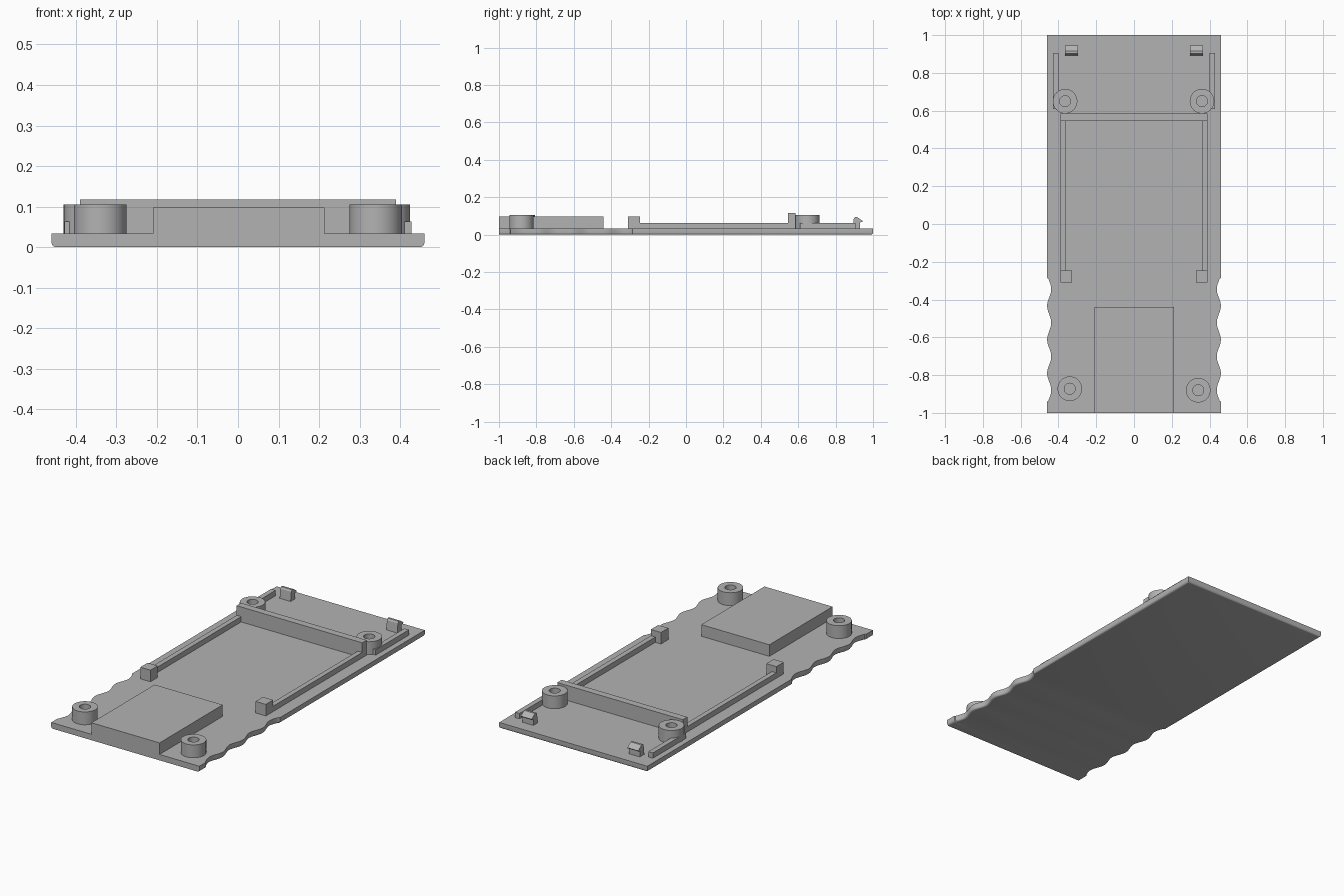
import bpy, bmesh, math

if "Cube" in bpy.data.objects:
    bpy.data.objects.remove(bpy.data.objects["Cube"])

grey = bpy.data.materials.new("mid_grey")
grey.use_nodes = True
colour = (0.45, 0.45, 0.45, 1)
grey.diffuse_color = colour
grey.node_tree.nodes["Principled BSDF"].inputs["Base Color"].default_value = colour

BASE = 0.033   # top of the base plate
SINK = 0.025   # raised parts start slightly inside the plate


def finish(name, bm, smooth=False):
    bmesh.ops.recalc_face_normals(bm, faces=bm.faces)
    mesh = bpy.data.meshes.new(name)
    bm.to_mesh(mesh)
    bm.free()
    mesh.materials.append(grey)
    obj = bpy.data.objects.new(name, mesh)
    bpy.context.collection.objects.link(obj)
    if smooth:
        bpy.ops.object.select_all(action="DESELECT")
        obj.select_set(True)
        bpy.context.view_layer.objects.active = obj
        bpy.ops.object.shade_smooth_by_angle(angle=math.radians(35))
    return obj


def loft(name, rings, closed=False, smooth=False):
    """Skin matching rings of points; cap the ends unless closed."""
    bm = bmesh.new()
    loops = [[bm.verts.new(p) for p in ring] for ring in rings]
    pairs = list(zip(loops, loops[1:]))
    if closed:
        pairs.append((loops[-1], loops[0]))
    else:
        bm.faces.new(loops[0])
        bm.faces.new(loops[-1])
    for a, b in pairs:
        for i in range(len(a)):
            j = (i + 1) % len(a)
            bm.faces.new((a[i], a[j], b[j], b[i]))
    return finish(name, bm, smooth)


def box(name, x0, x1, y0, y1, top):
    ring = [(x0, y0), (x1, y0), (x1, y1), (x0, y1)]
    return loft(name, [[(x, y, z) for x, y in ring] for z in (SINK, top)])


def boss(name, x, y, r=0.065, hole=0.029, top=0.105, n=40):
    """Hollow screw post."""
    section = [(hole, SINK), (r, SINK), (r, top), (hole, top)]
    rings = [[(x + rad * math.cos(2 * math.pi * i / n),
               y + rad * math.sin(2 * math.pi * i / n), z) for i in range(n)]
             for rad, z in section]
    return loft(name, rings, closed=True, smooth=True)


# Base plate with scalloped grip edges and a rounded lower rim
def half_width(y):
    return 0.449 - 0.011 * math.cos(2 * math.pi * (y + 0.345) / 0.178)


steps = 48
grip = [-0.937 + (0.937 - 0.29) * i / steps for i in range(steps + 1)]
edge = [(0.46, -1), (0.46, -0.94)] + [(half_width(y), y) for y in grip]
edge += [(0.46, -0.285), (0.46, 1)]


def plate_ring(inset, z):
    side = [(x - inset, min(y, 1 - inset), z) for x, y in edge]
    return side + [(-x, y, z) for x, y, z in reversed(side)]


R = 0.011
angles = [math.pi / 2 * i / 4 for i in range(5)]
rings = [plate_ring(R * (1 - math.sin(a)), R * (1 - math.cos(a))) for a in angles]
loft("base_plate", rings + [plate_ring(0, BASE)], smooth=True)

# Raised block and cross bar
box("front_block", -0.21, 0.213, -1, -0.44, 0.098)
box("cross_bar", -0.39, 0.39, 0.545, 0.585, 0.117)

# Screw posts
boss("front_right_post", -0.34, -0.872)
boss("front_left_post", 0.34, -0.88)
boss("rear_right_post", -0.365, 0.65)
boss("rear_left_post", 0.36, 0.65)

# Rails, corner stops and snap clips on both sides
clip_profile = [(0.89, SINK), (0.897, 0.085), (0.903, 0.094), (0.915, 0.094),
                (0.945, 0.073), (0.942, 0.068), (0.93, 0.066), (0.93, SINK)]
for label, s in (("left", 1), ("right", -1)):
    box(label + "_inner_rail", *sorted((s * 0.362, s * 0.39)), -0.25, 0.55, 0.063)
    box(label + "_corner_stop", *sorted((s * 0.327, s * 0.39)), -0.31, -0.245, 0.098)
    box(label + "_outer_rail", *sorted((s * 0.4, s * 0.428)), 0.61, 0.905, 0.063)
    loft(label + "_clip", [[(s * x, y, z) for y, z in clip_profile] for x in (0.297, 0.365)])
